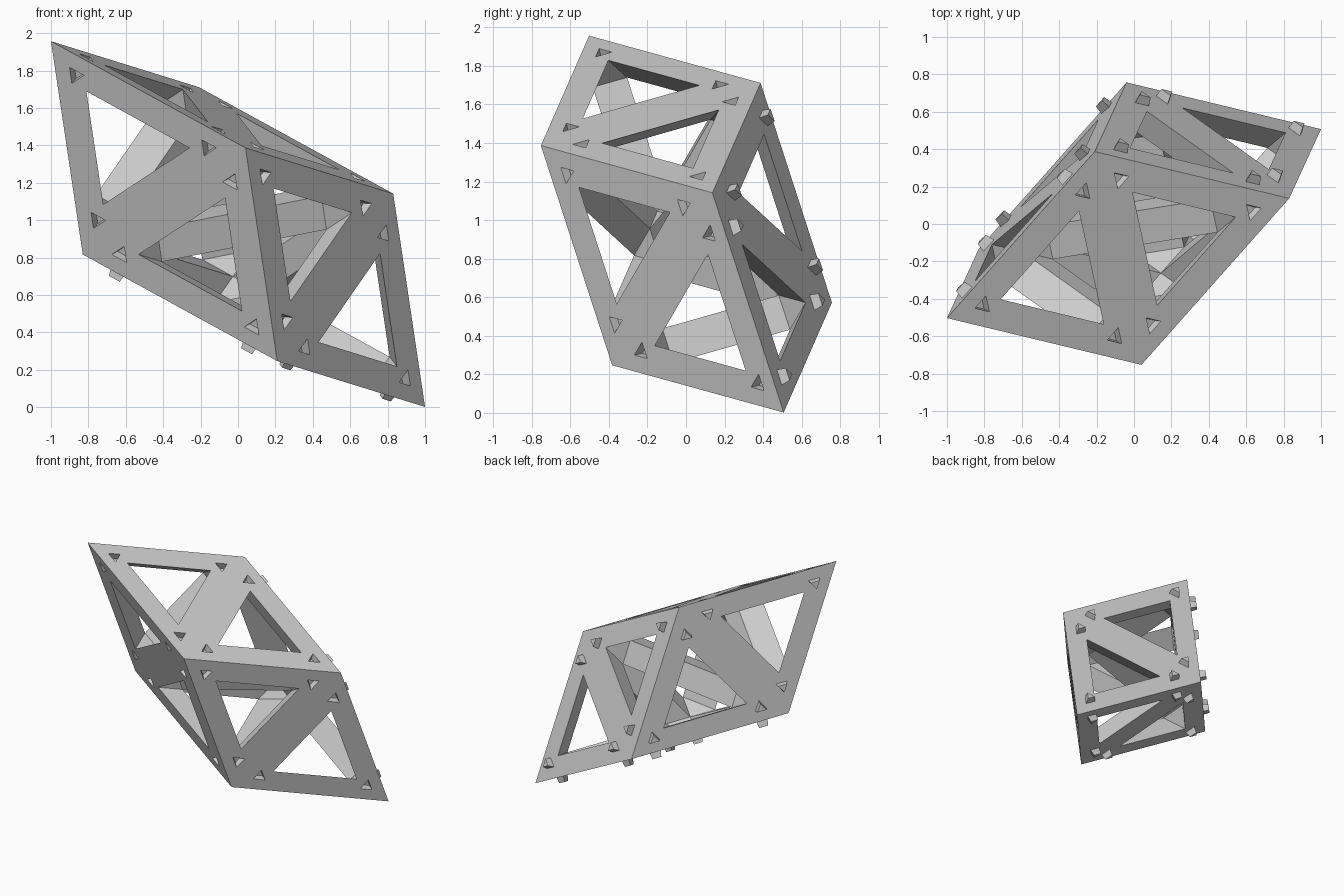
import bpy, bmesh
from itertools import combinations
from mathutils import Vector

cube = bpy.data.objects.get("Cube")
if cube:
    bpy.data.objects.remove(cube, do_unlink=True)

# Rhombohedron: sharp corner A and three equal edges 60 degrees apart
A = Vector((-1, -0.503, 1.957))
u, v, w = Vector((1.04, -0.25, -0.57)), Vector((0.79, 0.89, -0.245)), Vector((0.17, 0.37, -1.14))
P = dict(A=A, B=A + u, C=A + v, D=A + u + v, E=A + w, F=A + u + w, G=A + v + w, H=A + u + v + w)

# Six tetrahedra: one at each sharp end, four around the strut D-E
CELLS = ["ABCE", "BCDE", "CDEG", "DEFG", "BDEF", "DFGH"]
PEGGED = ("ACEG", "CDGH", "EFGH")
HOLE, PIN_POS = 0.53, 0.68

bm = bmesh.new()


def triangles(cell):
    return ["".join(t) for t in combinations(cell, 3)]


def centre(pts):
    return sum(pts, Vector()) / len(pts)


def scaled(pts, about, k):
    return [about + (p - about) * k for p in pts]


def loop(pts):
    vs = [bm.verts.new(p) for p in pts]
    return vs, [bm.edges.new((vs[i - 1], vs[i])) for i in range(len(vs))]


def frame_panel(name, cell_mid):
    """Triangular panel with a window and a pin or socket at each corner."""
    pts = [P[c] for c in name]
    mid = centre(pts)
    n = (pts[1] - pts[0]).cross(pts[2] - pts[0]).normalized()
    if n.dot(mid - cell_mid) < 0:
        n.negate()
    pegged = any(set(name) <= set(f) for f in PEGGED)
    size, height = (0.07, 0.048) if pegged else (0.075, -0.05)
    edges = loop(pts)[1] + loop(scaled(pts, mid, HOLE))[1]
    for p in scaled(pts, mid, PIN_POS):
        base = [p + (q - mid) * size for q in pts]
        low, low_edges = loop(base)
        edges += low_edges
        top = [bm.verts.new(q + n * height) for q in scaled(base, p, 0.8)]
        bm.faces.new(top)
        for i in range(3):
            bm.faces.new((low[i - 1], low[i], top[i], top[i - 1]))
    bmesh.ops.triangle_fill(bm, edges=edges, use_beauty=True, normal=n)


def cavity(tris):
    """Hollow spanning all windows of a cell, left open at each window."""
    owner = {}
    for t in tris:
        pts = [P[c] for c in t]
        for p in scaled(pts, centre(pts), HOLE):
            owner[bm.verts.new(p)] = t
    bmesh.ops.convex_hull(bm, input=list(owner))
    windows = [f for f in bm.faces
               if all(x in owner for x in f.verts) and len({owner[x] for x in f.verts}) == 1]
    bmesh.ops.delete(bm, geom=windows, context='FACES_ONLY')


# Panels only on triangles that belong to a single cell
every = [t for cell in CELLS for t in triangles(cell)]
for cell in CELLS:
    cavity(triangles(cell))
    for t in triangles(cell):
        if every.count(t) == 1:
            frame_panel(t, centre([P[c] for c in cell]))

# Weld the cells into one lattice block
bmesh.ops.remove_doubles(bm, verts=bm.verts[:], dist=0.0005)
loose = [e for e in bm.edges if not e.link_faces]
bmesh.ops.delete(bm, geom=loose, context='EDGES')
bmesh.ops.recalc_face_normals(bm, faces=bm.faces[:])
bmesh.ops.dissolve_limit(bm, angle_limit=0.001, verts=bm.verts[:], edges=bm.edges[:])

mesh = bpy.data.meshes.new("lattice_block")
bm.to_mesh(mesh)
bm.free()
block = bpy.data.objects.new("lattice_block", mesh)
bpy.context.collection.objects.link(block)

# Plain grey
grey = bpy.data.materials.new("light_grey")
grey.use_nodes = True
colour = (0.6, 0.6, 0.6, 1)
grey.diffuse_color = colour
grey.node_tree.nodes["Principled BSDF"].inputs["Base Color"].default_value = colour
mesh.materials.append(grey)
